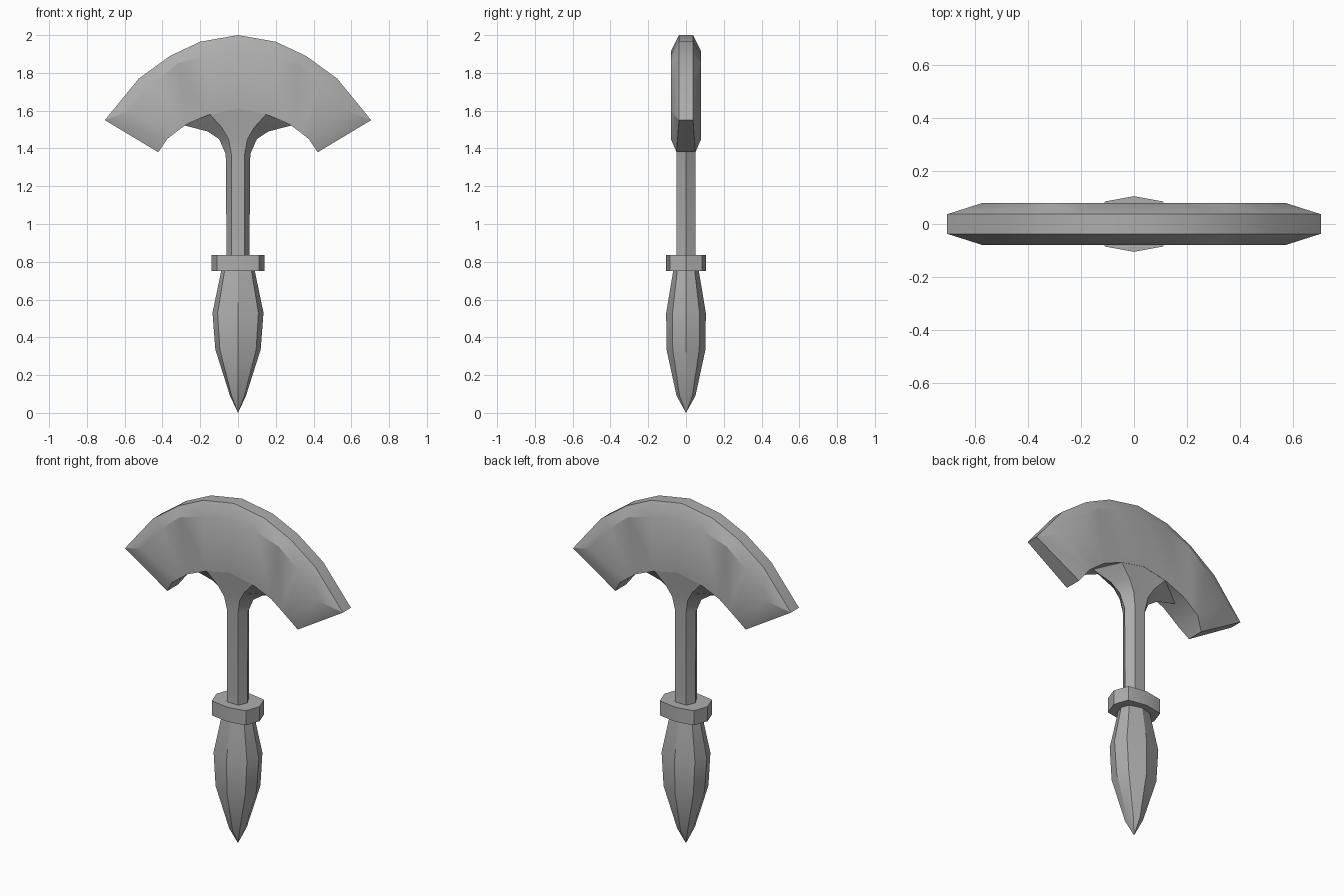
import bpy, bmesh, math

if "Cube" in bpy.data.objects:
    bpy.data.objects.remove(bpy.data.objects["Cube"])

steel = bpy.data.materials.new("dark_grey")
steel.diffuse_color = (0.42, 0.42, 0.42, 1)
steel.use_nodes = True
steel.node_tree.nodes["Principled BSDF"].inputs["Base Color"].default_value = steel.diffuse_color


def loft(name, rings):
    """Skin a list of closed rings, cap both ends, shade smooth by angle."""
    bm = bmesh.new()
    loops = [[bm.verts.new(p) for p in ring] for ring in rings]
    n = len(loops[0])
    for a, b in zip(loops, loops[1:]):
        for i in range(n):
            j = (i + 1) % n
            bm.faces.new((a[i], a[j], b[j], b[i]))
    bm.faces.new(loops[0])
    bm.faces.new(loops[-1])
    bmesh.ops.remove_doubles(bm, verts=bm.verts, dist=0.0005)
    bmesh.ops.recalc_face_normals(bm, faces=bm.faces)
    for f in bm.faces:
        f.smooth = True
    mesh = bpy.data.meshes.new(name)
    bm.to_mesh(mesh)
    bm.free()
    mesh.set_sharp_from_angle(angle=math.radians(30))
    mesh.materials.append(steel)
    obj = bpy.data.objects.new(name, mesh)
    bpy.context.collection.objects.link(obj)
    return obj


def mirror_ring(side, corner, front):
    """Eight-point ring mirrored in x and y from a quarter outline."""
    (sx, sz), (cx, cy, cz), (fy, fz) = side, corner, front
    return [(sx, 0, sz), (cx, cy, cz), (0, fy, fz), (-cx, cy, cz),
            (-sx, 0, sz), (-cx, -cy, cz), (0, -fy, fz), (cx, -cy, cz)]


def flat_ring(sx, cx, cy, fy, z):
    return mirror_ring((sx, z), (cx, cy, z), (fy, z))


# Arched head: rim, outer face edge and inner face edge at each station
half = [((0, 2.0), (0, 1.915), (0, 1.61)),
        ((0.20, 1.965), (0.17, 1.895), (0.15, 1.58)),
        ((0.36, 1.89), (0.32, 1.85), (0.27, 1.53)),
        ((0.525, 1.77), (0.44, 1.75), (0.33, 1.485)),
        ((0.705, 1.55), (0.57, 1.60), (0.375, 1.45))]


def head_ring(station, s):
    front = [(s * x, -y, z) for (x, z), y in zip(station, (0.037, 0.08, 0.08))]
    return front + [(x, -y, z) for x, y, z in reversed(front)]


def end_ring(s):
    tip, low = (s * 0.705, -0.037, 1.55), (s * 0.422, -0.05, 1.38)
    front = [tip, tip, low]
    return front + [(x, -y, z) for x, y, z in reversed(front)]


rings = [end_ring(-1)] + [head_ring(st, -1) for st in reversed(half[1:])]
rings += [head_ring(st, 1) for st in half] + [end_ring(1)]
loft("arched_head", rings)

# Hexagonal shaft, flaring at the neck to follow the arch
loft("shaft", [
    flat_ring(0.06, 0.035, 0.05, 0.05, 0.80),
    flat_ring(0.065, 0.035, 0.05, 0.05, 1.37),
    mirror_ring((0.10, 1.45), (0.05, 0.057, 1.45), (0.057, 1.45)),
    mirror_ring((0.16, 1.49), (0.085, 0.066, 1.51), (0.066, 1.52)),
    mirror_ring((0.285, 1.522), (0.15, 0.079, 1.582), (0.079, 1.612))])

# Collar
loft("collar", [flat_ring(0.14, 0.11, 0.085, 0.105, z) for z in (0.75, 0.835)])

# Grip tapering to a point
loft("grip", [flat_ring(sx, sx * 0.8, fy * 0.68, fy, z) for sx, fy, z in (
    (0.0001, 0.0001, 0.0), (0.042, 0.05, 0.09), (0.12, 0.103, 0.335),
    (0.135, 0.105, 0.53), (0.085, 0.065, 0.77))])
